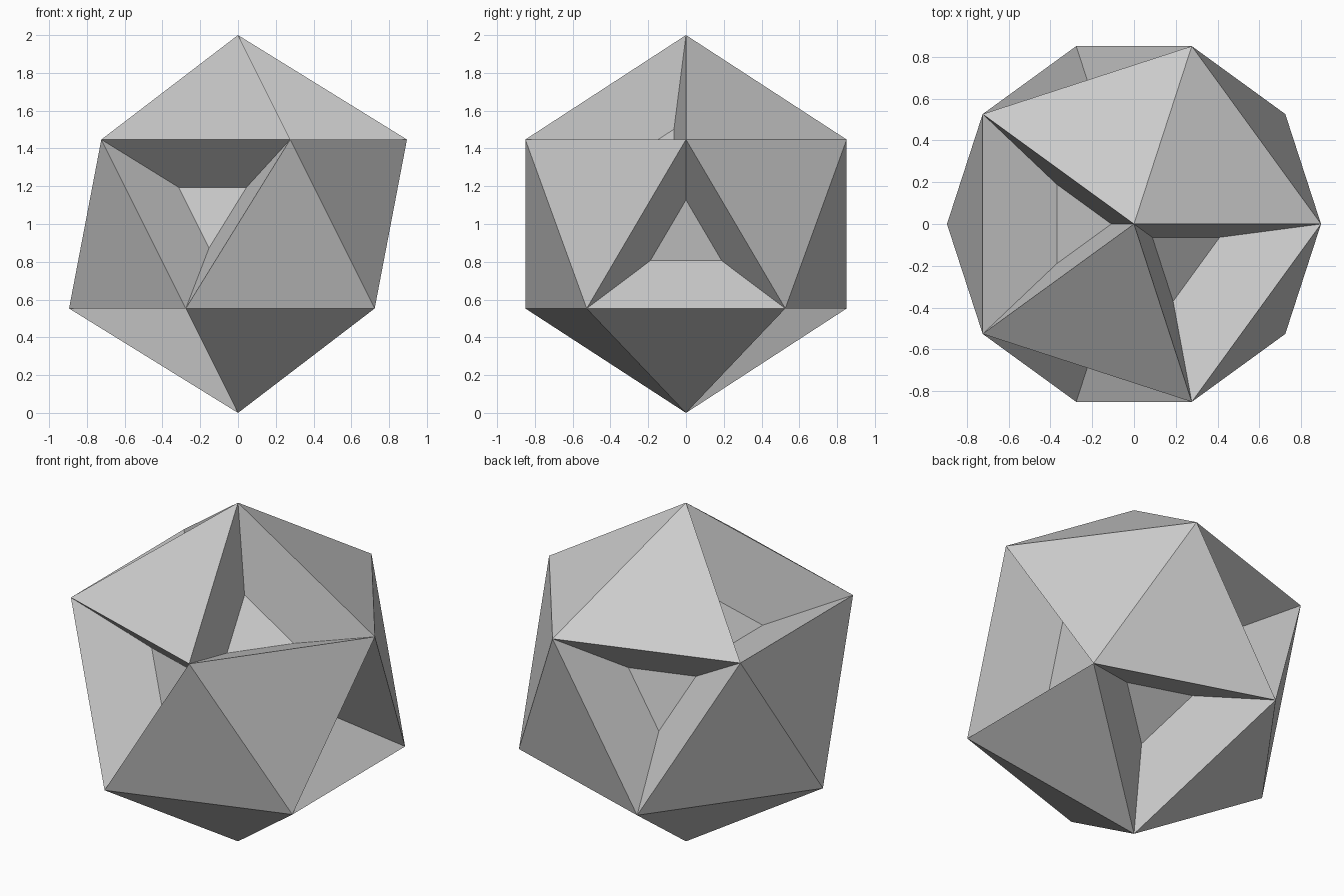
import bpy, bmesh
from math import atan2, degrees
from mathutils import Vector

cube = bpy.data.objects.get("Cube")
if cube:
    bpy.data.objects.remove(cube, do_unlink=True)

INNER_SCALE = 0.36   # size of each pocket floor against its face
DEPTH = 0.33         # pocket depth

# Directions (azimuth in degrees, height) of the faces that carry a pocket
POCKETS = [(-36, 0.795), (180, 0.795),                 # upper cap
           (0, -0.188), (-108, 0.188), (108, 0.188),   # middle band
           (72, -0.795), (-144, -0.795)]               # lower cap


def has_pocket(normal):
    azimuth = degrees(atan2(normal.y, normal.x))
    for angle, height in POCKETS:
        turn = (azimuth - angle + 180) % 360 - 180
        if abs(turn) < 5 and abs(normal.z - height) < 0.05:
            return True
    return False


def sink_pocket(bm, face):
    """Replace a face by three sloping walls and a smaller sunken floor."""
    centre = face.calc_center_median()
    normal = face.normal.copy()
    rim = list(face.verts)
    floor = [bm.verts.new(centre + (v.co - centre) * INNER_SCALE - normal * DEPTH)
             for v in rim]
    bm.faces.remove(face)
    bm.faces.new(floor)
    for i in range(3):
        j = (i + 1) % 3
        bm.faces.new((rim[i], rim[j], floor[j], floor[i]))


# Twenty-sided solid resting on its lowest corner
bm = bmesh.new()
bmesh.ops.create_icosphere(bm, subdivisions=1, radius=1.0)
bm.normal_update()
for face in [f for f in bm.faces if has_pocket(f.normal)]:
    sink_pocket(bm, face)
bmesh.ops.translate(bm, verts=bm.verts, vec=Vector((0, 0, 1)))
bm.normal_update()

mesh = bpy.data.meshes.new("pocketed_icosahedron")
bm.to_mesh(mesh)
bm.free()
solid = bpy.data.objects.new("pocketed_icosahedron", mesh)
bpy.context.collection.objects.link(solid)

# Plain grey material
grey = bpy.data.materials.new("light_grey")
grey.use_nodes = True
colour = (0.6, 0.6, 0.6, 1.0)
grey.diffuse_color = colour
grey.node_tree.nodes["Principled BSDF"].inputs["Base Color"].default_value = colour
mesh.materials.append(grey)
